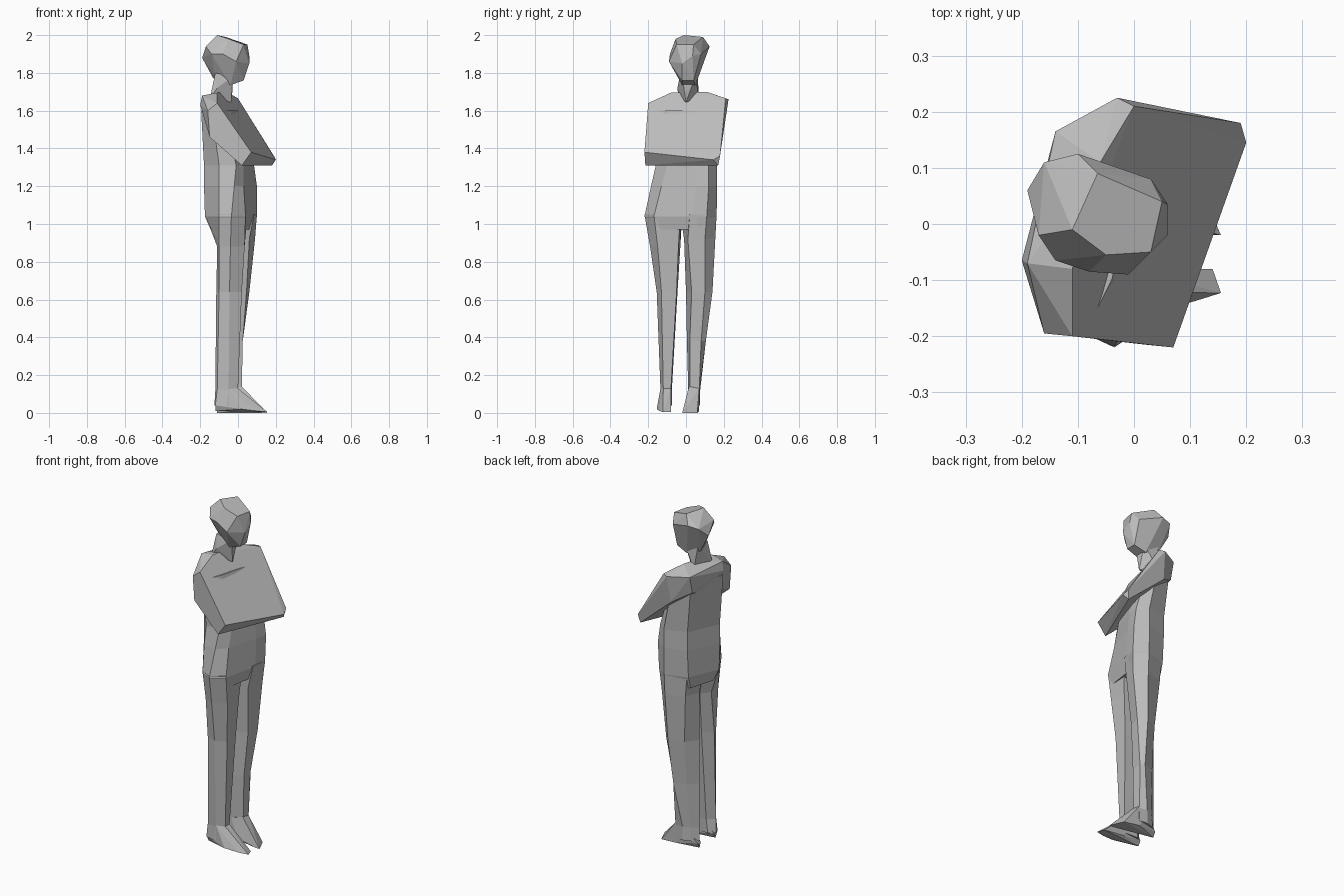
import bpy, bmesh

grey = bpy.data.materials.new("plain grey")
grey.diffuse_color = (0.5, 0.5, 0.5, 1)


def finish(name, bm):
    bmesh.ops.recalc_face_normals(bm, faces=bm.faces[:])
    me = bpy.data.meshes.new(name)
    bm.to_mesh(me)
    bm.free()
    me.materials.append(grey)
    ob = bpy.data.objects.new(name, me)
    bpy.context.collection.objects.link(ob)
    return ob


def hull(name, pts):
    """Faceted solid wrapped around a few corner points."""
    bm = bmesh.new()
    for p in pts:
        bm.verts.new(p)
    res = bmesh.ops.convex_hull(bm, input=bm.verts[:])
    junk = [g for g in res["geom_interior"] + res["geom_unused"]
            if isinstance(g, bmesh.types.BMVert)]
    bmesh.ops.delete(bm, geom=list(set(junk)), context='VERTS')
    bmesh.ops.dissolve_limit(bm, angle_limit=0.1, verts=bm.verts[:], edges=bm.edges[:])
    return finish(name, bm)


def loft(name, rings):
    """Skin through (z, outline) rings that have equal point counts."""
    bm = bmesh.new()
    loops = [[bm.verts.new((x, y, z)) for x, y in outline] for z, outline in rings]
    n = len(loops[0])
    for a, b in zip(loops, loops[1:]):
        for i in range(n):
            j = (i + 1) % n
            bm.faces.new((a[i], a[j], b[j], b[i]))
    bm.faces.new(loops[0])
    bm.faces.new(loops[-1][::-1])
    return finish(name, bm)


# Head: faceted skull tapering to the chin
hull("head", [
    (-.11, -.01, 2.0), (-.065, .09, 1.99), (-.05, -.055, 1.98),
    (.05, .04, 1.95), (.03, -.05, 1.95), (-.17, -.02, 1.94),
    (-.10, .125, 1.94), (-.16, .11, 1.93), (-.19, .06, 1.88),
    (-.14, -.065, 1.90), (-.08, -.085, 1.90), (-.01, -.09, 1.86),
    (.06, .035, 1.89), (.06, -.02, 1.85), (.03, .08, 1.90),
    (.03, -.02, 1.76), (.03, .04, 1.76), (-.04, -.02, 1.735),
    (-.04, .05, 1.735), (-.13, .05, 1.77), (-.12, .00, 1.78)])

# Neck
hull("neck", [
    (-.12, -.03, 1.80), (-.12, .06, 1.80), (-.03, -.02, 1.78), (-.03, .05, 1.78),
    (-.11, -.045, 1.72), (-.10, .06, 1.72), (-.03, .00, 1.70),
    (-.15, -.04, 1.66), (-.10, .07, 1.66), (-.035, .0, 1.645)])

# Shoulders and folded arms: one slanted wedge across the chest
hull("folded_arms", [
    (-.11, -.20, 1.64), (-.16, -.195, 1.60), (-.19, -.07, 1.68),
    (-.20, -.065, 1.63), (-.14, .165, 1.66), (-.03, .225, 1.66),
    (0, .21, 1.665), (-.11, -.08, 1.695), (-.06, .11, 1.70),
    (.07, -.22, 1.38), (.02, -.215, 1.31), (-.15, -.195, 1.46),
    (.19, .18, 1.36), (.20, .145, 1.34), (.18, .17, 1.31),
    (.14, .10, 1.31), (-.04, .20, 1.50), (-.14, .14, 1.56)])

# Torso: back ridge, right side, front, left side
loft("torso", [
    (1.60, [(-.195, -.07), (-.14, -.15), (-.07, -.16), (-.04, -.10),
            (0, .06), (0, .12), (-.03, .17), (-.13, .14)]),
    (1.31, [(-.18, -.06), (-.10, -.155), (-.01, -.16), (.03, -.10),
            (.075, .05), (.085, .12), (.03, .165), (-.10, .13)]),
    (1.20, [(-.18, -.06), (-.10, -.175), (-.02, -.185), (.03, -.13),
            (.085, .05), (.10, .12), (.03, .165), (-.10, .13)]),
    (1.04, [(-.175, -.06), (-.10, -.19), (-.035, -.22), (.04, -.17),
            (.085, .04), (.10, .11), (.03, .162), (-.10, .12)]),
    (.97, [(-.145, -.05), (-.10, -.16), (-.04, -.19), (.035, -.15),
           (.06, .02), (.09, .10), (.02, .145), (-.10, .10)])])

# Right leg
loft("right_leg", [
    (1.05, [(-.175, -.06), (-.10, -.19), (-.035, -.22), (.04, -.17), (.05, -.03), (-.10, -.02)]),
    (.88, [(-.11, -.08), (-.10, -.16), (-.04, -.19), (.035, -.15), (.035, -.04), (-.07, -.03)]),
    (.64, [(-.115, -.10), (-.10, -.14), (-.045, -.155), (.02, -.13), (.02, -.05), (-.07, -.045)]),
    (.12, [(-.12, -.11), (-.11, -.125), (-.05, -.135), (0, -.12), (.0, -.08), (-.08, -.075)]),
    (.04, [(-.125, -.10), (-.12, -.125), (-.06, -.14), (0, -.125), (0, -.08), (-.09, -.075)])])

# Left leg
loft("left_leg", [
    (1.05, [(-.12, .01), (-.09, .12), (.03, .162), (.10, .11), (.085, .02), (-.05, -.03)]),
    (.92, [(-.11, .03), (-.08, .12), (.03, .155), (.09, .10), (.06, .01), (-.05, -.01)]),
    (.64, [(-.11, .03), (-.06, .10), (.02, .14), (.06, .10), (.045, .03), (-.05, .0)]),
    (.38, [(-.11, .03), (-.06, .08), (.01, .105), (.025, .08), (.025, .02), (-.05, .005)]),
    (.12, [(-.11, .03), (-.07, .06), (-.03, .075), (.02, .07), (.02, .02), (-.05, .012)]),
    (.04, [(-.11, .03), (-.08, .06), (-.03, .075), (.02, .07), (.02, .01), (-.05, .005)])])

# Feet: wedges sloping down to the toes
hull("right_foot", [
    (-.12, -.12, .04), (-.12, -.09, .04), (-.05, -.135, .13), (0, -.12, .13),
    (0, -.08, .13), (-.05, -.08, .12), (.02, -.155, .02), (.10, -.14, .01),
    (.155, -.123, .005), (.14, -.08, .005), (.0, -.08, .02), (-.12, -.105, .01)])
hull("left_foot", [
    (-.11, .02, .03), (-.11, .045, .03), (-.04, .07, .12), (.02, .07, .13),
    (.02, .015, .14), (-.05, .01, .12), (.02, .07, .01), (.12, .06, .0),
    (.155, -.02, .0), (.13, -.02, .0), (.0, -.01, .02), (-.11, .03, 0)])
